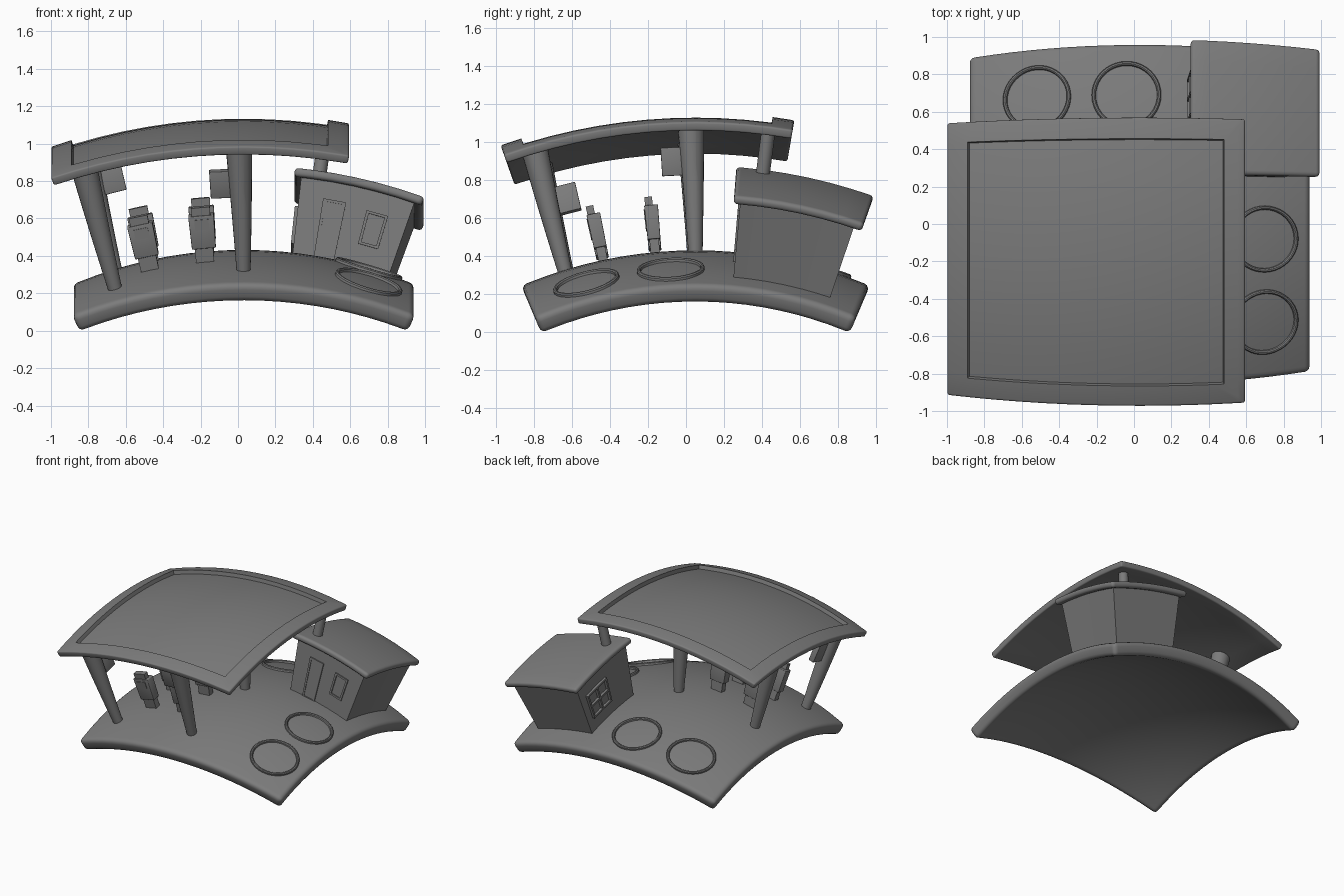
import bpy, bmesh, math
from mathutils import Vector, Matrix

if "Cube" in bpy.data.objects:
    bpy.data.objects.remove(bpy.data.objects["Cube"])

R = 2.35                              # radius of the curved ground
CENTRE = Vector((0.03, 0.05, -1.918))  # centre of that curve

grey = bpy.data.materials.new("plain_grey")
grey.use_nodes = True
grey.diffuse_color = (0.2, 0.2, 0.2, 1)
grey.node_tree.nodes["Principled BSDF"].inputs["Base Color"].default_value = (0.2, 0.2, 0.2, 1)


def bend(p):
    """Wrap a flat point (x, y, height) over the curved ground."""
    a, b, r = p.x / R, p.y / R, R + p.z
    d = r * math.cos(a)
    return CENTRE + Vector((r * math.sin(a), d * math.sin(b), d * math.cos(b)))


def finish(bm, name, step=0.1):
    """Slice the flat mesh finely, bend it and make an object of it."""
    for axis in range(2):
        normal = Vector((axis == 0, axis == 1, 0))
        for i in range(-12, 13):
            bmesh.ops.bisect_plane(bm, geom=bm.verts[:] + bm.edges[:] + bm.faces[:],
                                   plane_co=normal * (i * step + 0.003), plane_no=normal)
    for v in bm.verts:
        v.co = bend(v.co)
    bmesh.ops.recalc_face_normals(bm, faces=bm.faces[:])
    mesh = bpy.data.meshes.new(name)
    bm.to_mesh(mesh)
    bm.free()
    mesh.materials.append(grey)
    obj = bpy.data.objects.new(name, mesh)
    bpy.context.collection.objects.link(obj)
    bpy.ops.object.select_all(action='DESELECT')
    obj.select_set(True)
    bpy.context.view_layer.objects.active = obj
    bpy.ops.object.shade_smooth_by_angle(angle=math.radians(35))
    return obj


def add_box(bm, lo, hi, bevel=0):
    lo, hi = Vector(lo), Vector(hi)
    size = hi - lo
    matrix = Matrix.Translation((lo + hi) / 2) @ Matrix.Diagonal((*size, 1))
    verts = bmesh.ops.create_cube(bm, size=1, matrix=matrix)["verts"]
    if bevel:
        edges = list({e for v in verts for e in v.link_edges})
        bmesh.ops.bevel(bm, geom=edges, offset=bevel, segments=3, profile=0.5, affect='EDGES')


def box(name, lo, hi, bevel=0):
    bm = bmesh.new()
    add_box(bm, lo, hi, bevel)
    return finish(bm, name)


def top_face(bm):
    return max((f for f in bm.faces if f.normal.z > 0.9), key=lambda f: f.calc_area())


def frame(name, lo, hi, axis, depth, bars=False):
    """Raised border on a wall, with optional crossing glazing bars."""
    bm = bmesh.new()
    t = 0.014
    other = 1 - axis

    def bar(p0, p1, z0, z1):
        a, b = [0, 0, z0], [0, 0, z1]
        a[axis], b[axis] = depth
        a[other], b[other] = p0, p1
        add_box(bm, a, b)
    (p0, z0), (p1, z1) = lo, hi
    bar(p0, p0 + t, z0, z1)
    bar(p1 - t, p1, z0, z1)
    bar(p0 + t, p1 - t, z1 - t, z1)
    bar(p0 + t, p1 - t, z0, z0 + t)
    if bars:
        pm, zm = (p0 + p1) / 2, (z0 + z1) / 2
        bar(pm - t / 2, pm + t / 2, z0 + t, z1 - t)
        bar(p0 + t, p1 - t, zm - t / 2, zm + t / 2)
    return finish(bm, name)


def column(name, base, top, z0, z1, r0, r1):
    """Round post from a flat base point to a flat top point."""
    bm = bmesh.new()
    rings, sides = 6, 20
    loops = []
    for i in range(rings + 1):
        t = i / rings
        z = z0 + (z1 - z0) * t
        shrink = R / (R + z)          # undo the widening of the bend
        c = Vector(base).lerp(Vector(top), t)
        r = (r0 + (r1 - r0) * t) * shrink
        loops.append([bm.verts.new((c.x + r * math.cos(k * math.tau / sides),
                                    c.y + r * math.sin(k * math.tau / sides), z))
                      for k in range(sides)])
    for low, high in zip(loops, loops[1:]):
        for k in range(sides):
            n = (k + 1) % sides
            bm.faces.new((low[k], low[n], high[n], high[k]))
    bm.faces.new(loops[0][::-1])
    bm.faces.new(loops[-1])
    return finish(bm, name, step=5)


# Ground slab
box("ground", (-0.942, -0.942, -0.1), (0.942, 0.942, 0), 0.03)

# Canopy with a sunken centre panel
bm = bmesh.new()
add_box(bm, (-0.802, -0.798, 0.68), (0.434, 0.399, 0.728), 0.01)
bm.normal_update()
panel = top_face(bm)
bmesh.ops.inset_region(bm, faces=[panel], thickness=0.11)
wall = bmesh.ops.inset_region(bm, faces=[panel], thickness=0.002)
bmesh.ops.translate(bm, verts=panel.verts[:], vec=(0, 0, -0.03))
finish(bm, "canopy")

# Four flared posts, each with a small hanging sign in a pinwheel pattern
near, far = -0.7, 0.0
for label, x, y, dx, dy in (("front_right", near, near, 0, 1), ("front_left", far, near, -1, 0),
                            ("back_left", far, far, 0, -1), ("back_right", near, far, 1, 0)):
    tx = x + (0.03 if x < -0.1 else -0.02)
    ty = y + (0.03 if y < -0.1 else -0.02)
    column("post_" + label, (x, y), (tx, ty), -0.02, 0.69, 0.037, 0.072)
    cx, cy = tx + dx * 0.08, ty + dy * 0.08
    hx, hy = (0.05, 0.02) if dx else (0.02, 0.05)
    box("sign_" + label, (cx - hx, cy - hy, 0.395), (cx + hx, cy + hy, 0.545), 0.004)

# Four fuel pumps
for i, x in enumerate((-0.505, -0.206)):
    for j, y in enumerate((-0.49, -0.212)):
        bm = bmesh.new()
        add_box(bm, (x - 0.048, y - 0.024, -0.01), (x + 0.048, y + 0.024, 0.085))
        add_box(bm, (x - 0.062, y - 0.033, 0.075), (x + 0.062, y + 0.033, 0.255), 0.005)
        add_box(bm, (x - 0.045, y - 0.028, 0.25), (x + 0.045, y + 0.008, 0.3))
        add_box(bm, (x - 0.035, y - 0.037, 0.18), (x + 0.035, y - 0.03, 0.235))
        finish(bm, f"pump_{i}_{j}")

# Small building with an overhanging roof
box("building_walls", (0.262, 0.212, -0.02), (0.79, 0.764, 0.44))
box("building_roof", (0.23, 0.181, 0.415), (0.825, 0.804, 0.462), 0.018)
frame("door_frame", (0.376, -0.01), (0.486, 0.32), 1, (0.203, 0.214))
box("door_panel", (0.39, 0.208, 0), (0.472, 0.214, 0.306))
frame("front_window_frame", (0.588, 0.12), (0.694, 0.305), 1, (0.203, 0.214))
frame("side_window_frame", (0.48, 0.1), (0.705, 0.305), 0, (0.243, 0.264), True)
column("roof_post", (0.341, 0.301), (0.341, 0.301), 0.44, 0.69, 0.037, 0.037)

# Flat rings lying on the ground
for i, (a, b) in enumerate(((0.289, -0.058), (0.289, -0.258), (-0.236, 0.276), (-0.03, 0.276))):
    bm = bmesh.new()
    sides = 40
    profile = ((0.187, -0.01), (0.185, 0.012), (0.179, 0.018), (0.171, 0.018), (0.165, 0.012), (0.163, -0.01))
    loops = [[bm.verts.new((a * R + r * math.cos(k * math.tau / sides),
                            b * R + r * math.sin(k * math.tau / sides), z))
              for k in range(sides)] for r, z in profile]
    for j, loop in enumerate(loops):
        nxt = loops[(j + 1) % len(loops)]
        for k in range(sides):
            n = (k + 1) % sides
            bm.faces.new((loop[k], loop[n], nxt[n], nxt[k]))
    finish(bm, f"ground_ring_{i}", step=5)
